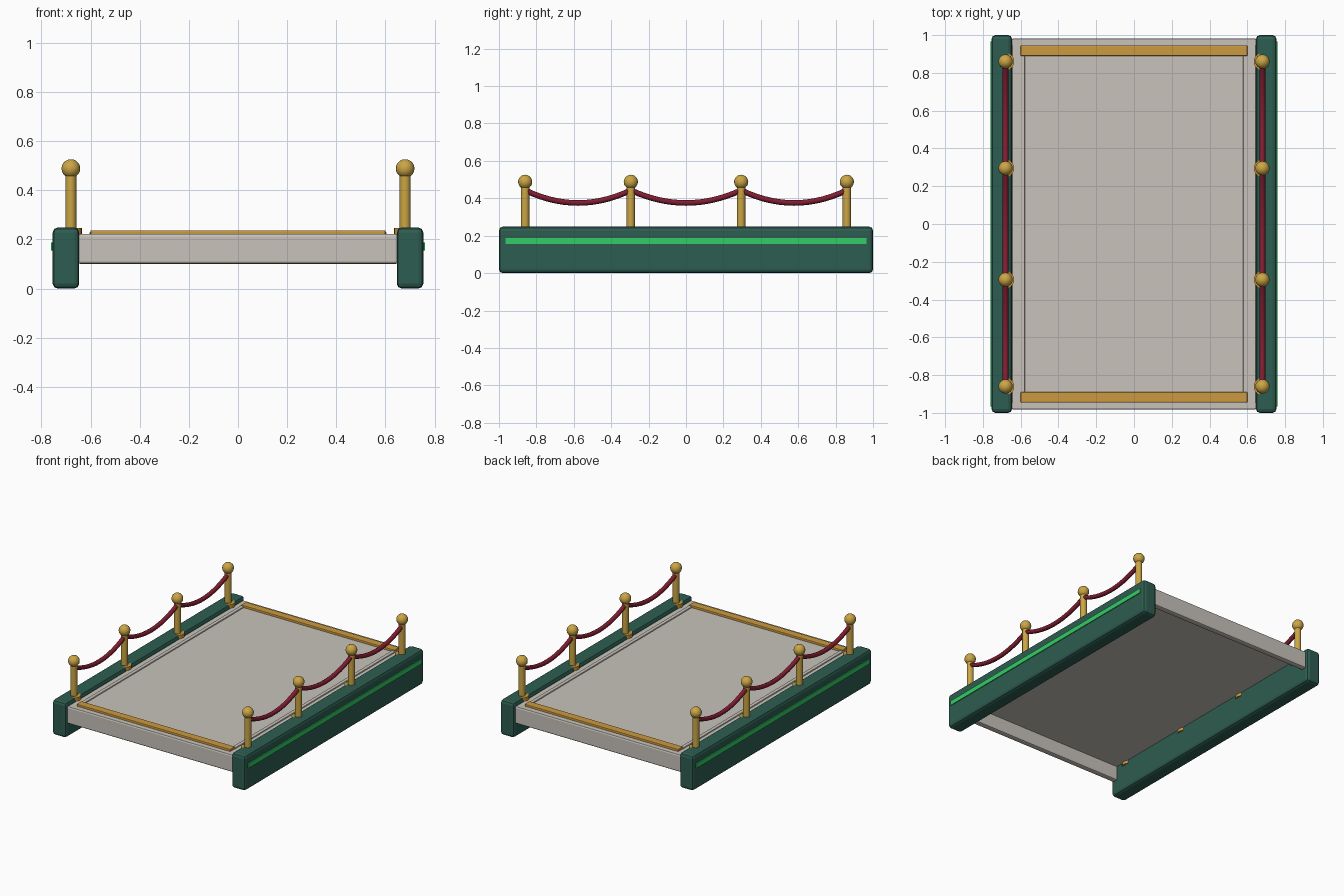
import bpy, math

if "Cube" in bpy.data.objects:
    bpy.data.objects.remove(bpy.data.objects["Cube"], do_unlink=True)


def make_material(name, rgb):
    mat = bpy.data.materials.new(name)
    mat.use_nodes = True
    mat.diffuse_color = (*rgb, 1)
    bsdf = mat.node_tree.nodes["Principled BSDF"]
    bsdf.inputs["Base Color"].default_value = (*rgb, 1)
    bsdf.inputs["Roughness"].default_value = 0.6
    return mat


CREAM = make_material("warm_grey", (0.58, 0.55, 0.5))
GREEN = make_material("dark_green", (0.027, 0.11, 0.082))
BRIGHT = make_material("bright_green", (0.033, 0.6, 0.13))
BRASS = make_material("brass", (0.6, 0.38, 0.06))
GOLD = make_material("gold_trim", (0.6, 0.32, 0.05))
RED = make_material("deep_red", (0.22, 0.012, 0.03))


def finish(name, mat, smooth=False):
    obj = bpy.context.object
    obj.name = name
    obj.data.materials.append(mat)
    if smooth:
        bpy.ops.object.shade_smooth_by_angle(angle=math.radians(40))
    return obj


def box(name, mat, xs, ys, zs, bevel=0):
    """Box from its lower and upper bound on each axis."""
    spans = (xs, ys, zs)
    bpy.ops.mesh.primitive_cube_add(size=1, location=[sum(s) / 2 for s in spans])
    bpy.context.object.scale = [abs(s[1] - s[0]) for s in spans]
    bpy.ops.object.transform_apply(location=False, rotation=False, scale=True)
    obj = finish(name, mat)
    if bevel:
        mod = obj.modifiers.new("bevel", 'BEVEL')
        mod.width = bevel
        mod.segments = 2
    return obj


def cylinder(name, mat, x, y, radius, low, high):
    bpy.ops.mesh.primitive_cylinder_add(vertices=16, radius=radius, depth=high - low,
                                        location=(x, y, (low + high) / 2))
    return finish(name, mat, True)


def rope(name, x, y0, y1):
    """Hanging rope between two posts."""
    curve = bpy.data.curves.new(name, 'CURVE')
    curve.dimensions = '3D'
    curve.bevel_depth = 0.015
    curve.bevel_resolution = 2
    spline = curve.splines.new('POLY')
    steps = 14
    spline.points.add(steps)
    for i, point in enumerate(spline.points):
        t = i / steps
        point.co = (x, y0 + (y1 - y0) * t, 0.375 + 0.068 * (2 * t - 1) ** 2, 1)
    curve.materials.append(RED)
    obj = bpy.data.objects.new(name, curve)
    bpy.context.collection.objects.link(obj)


# Deck sheet with a beam under each end
box("deck", CREAM, (-0.645, 0.645), (-0.98, 0.98), (0.2, 0.222), 0.004)
for end, s in (("front", -1), ("back", 1)):
    box(end + "_beam", CREAM, (-0.65, 0.65), sorted((s * 0.94, s * 0.982)), (0.1, 0.222), 0.01)
    box(end + "_gold_bar", GOLD, (-0.6, 0.6), sorted((s * 0.89, s * 0.945)), (0.215, 0.237), 0.004)

POST_Y = (-0.86, -0.295, 0.295, 0.86)
for side, s in (("left", 1), ("right", -1)):
    # Side rail, light strip and deck edge trim
    box(side + "_rail", GREEN, sorted((s * 0.646, s * 0.754)), (-1, 1), (0, 0.248), 0.02)
    box(side + "_light_strip", BRIGHT, sorted((s * 0.752, s * 0.76)), (-0.965, 0.965), (0.155, 0.188))
    box(side + "_deck_trim", CREAM, sorted((s * 0.578, s * 0.604)), (-0.91, 0.91), (0.215, 0.23), 0.004)

    # Posts with collars and ball tops
    px = s * 0.68
    for i, y in enumerate(POST_Y, 1):
        cylinder(f"{side}_post_{i}", BRASS, px, y, 0.022, 0.2, 0.47)
        cylinder(f"{side}_post_collar_{i}", GOLD, px, y, 0.046, 0.18, 0.247)
        bpy.ops.mesh.primitive_uv_sphere_add(segments=16, ring_count=10, radius=0.038,
                                             location=(px, y, 0.488))
        finish(f"{side}_post_ball_{i}", BRASS, True)

    # Ropes between neighbouring posts
    for i, (a, b) in enumerate(zip(POST_Y, POST_Y[1:]), 1):
        rope(f"{side}_rope_{i}", px, a, b)
